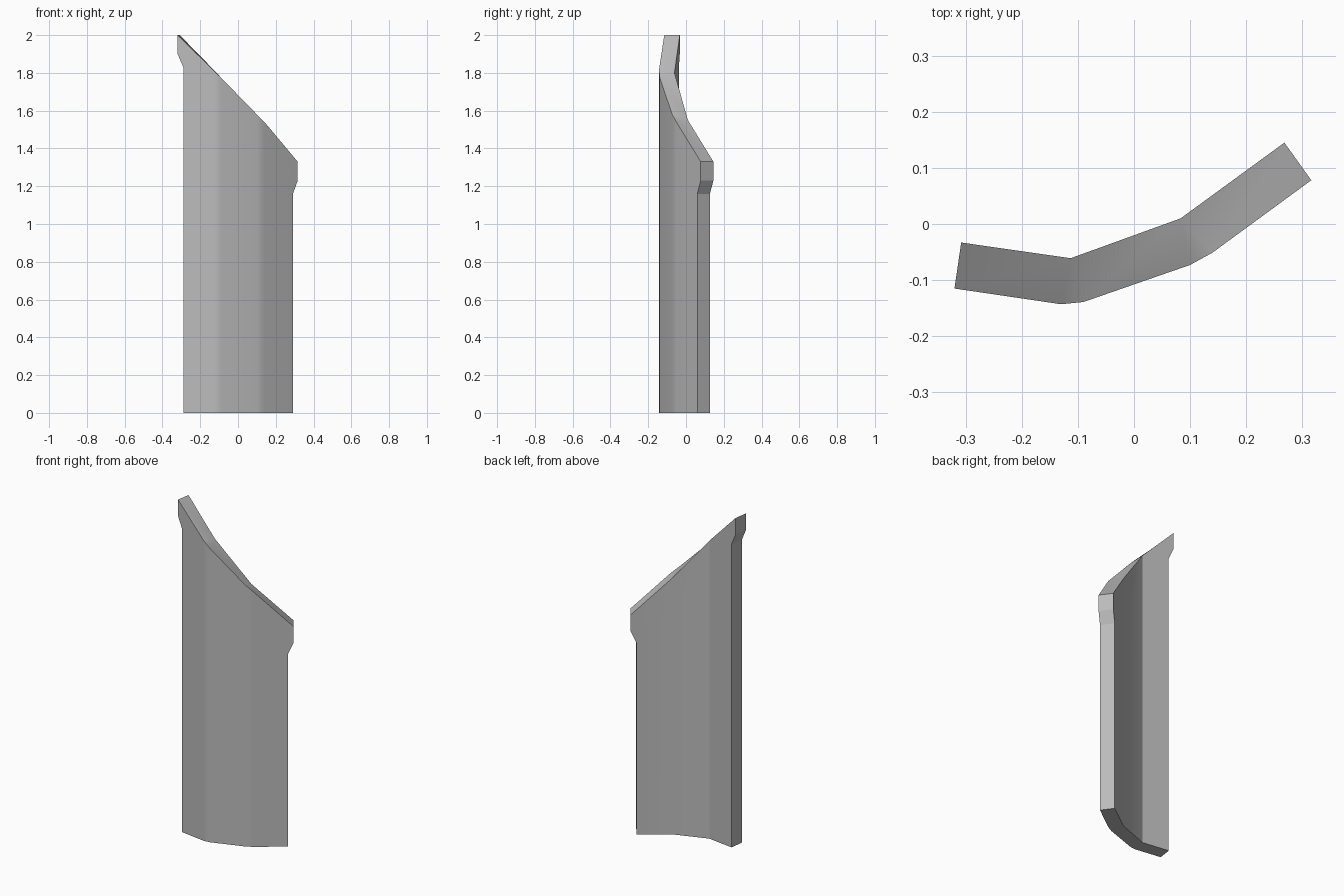
import bpy, bmesh
from mathutils import Vector

cube = bpy.data.objects.get("Cube")
if cube:
    bpy.data.objects.remove(cube)

# Ground plan with top heights, left to right as seen from the front
FRONT = [(-.32, -.115, 2), (-.13, -.143, 1.815), (-.09, -.139, 1.775),
         (.10, -.073, 1.58), (.14, -.051, 1.54), (.316, .078, 1.33)]
BACK = [(-.308, -.033, 2), (-.113, -.061, 1.80), (.083, .01, 1.55), (.268, .145, 1.33)]
INSET = .031                    # lower body is narrower at both ends
FLARE = [.17, .10]              # start and end of the flare below the top


def column(bm, row, i):
    """Vertices of one upright edge, bottom to top."""
    x, y, top = row[i]
    here = Vector((x, y))
    low = here
    if i in (0, len(row) - 1):
        neighbour = Vector(row[1 if i == 0 else i - 1][:2])
        low = here + (neighbour - here).normalized() * INSET
    places = [(low, 0), (low, top - FLARE[0]), (here, top - FLARE[1]), (here, top)]
    return [bm.verts.new((p.x, p.y, z)) for p, z in places]


bm = bmesh.new()
front = [column(bm, FRONT, i) for i in range(len(FRONT))]
back = [column(bm, BACK, i) for i in range(len(BACK))]
ring = front + back[::-1]

# Walls: one tall face per panel, divided at the flare
for a, b in zip(ring, ring[1:] + ring[:1]):
    for k in range(3):
        bm.faces.new((a[k], b[k], b[k + 1], a[k + 1]))

# Base and sloping top, with a small triangle at each rounded front fold
for k in (0, 3):
    for p in range(3):
        bm.faces.new((front[2 * p][k], front[2 * p + 1][k], back[p + 1][k], back[p][k]))
    for p in (1, 2):
        bm.faces.new((front[2 * p - 1][k], front[2 * p][k], back[p][k]))
bmesh.ops.recalc_face_normals(bm, faces=bm.faces)

mesh = bpy.data.meshes.new("folded_panel")
bm.to_mesh(mesh)
bm.free()
panel = bpy.data.objects.new("folded_panel", mesh)
bpy.context.collection.objects.link(panel)

# Plain grey finish
grey = bpy.data.materials.new("plain grey")
grey.use_nodes = True
colour = (.5, .5, .5, 1)
grey.diffuse_color = colour
grey.node_tree.nodes["Principled BSDF"].inputs["Base Color"].default_value = colour
mesh.materials.append(grey)

# Soft front folds, crisp ends and back crease
bpy.ops.object.select_all(action='DESELECT')
panel.select_set(True)
bpy.context.view_layer.objects.active = panel
bpy.ops.object.shade_smooth_by_angle(angle=.4)
weighted = panel.modifiers.new("flat_panels", 'WEIGHTED_NORMAL')
weighted.keep_sharp = True
